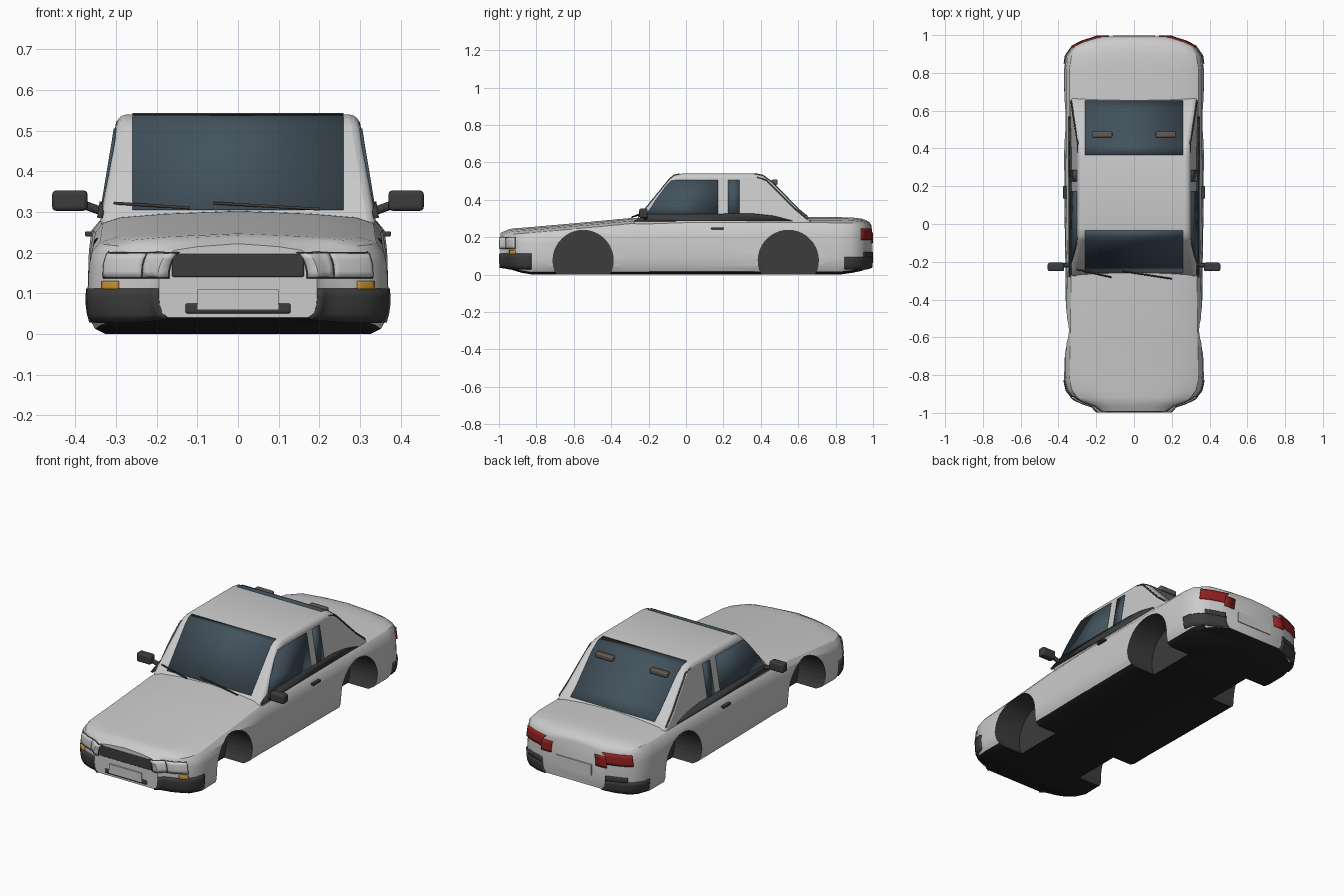
import bpy, bmesh, math
from mathutils import Vector

if "Cube" in bpy.data.objects:
    bpy.data.objects.remove(bpy.data.objects["Cube"])


def material(name, rgb):
    m = bpy.data.materials.new(name)
    m.diffuse_color = (*rgb, 1)
    m.use_nodes = True
    m.node_tree.nodes["Principled BSDF"].inputs["Base Color"].default_value = m.diffuse_color
    return m


PAINT = material("paint", (0.6, 0.6, 0.6))
BLACK = material("underside", (0.015, 0.015, 0.015))
DARK = material("dark_trim", (0.045, 0.045, 0.045))
GLASS = material("glass", (0.055, 0.085, 0.11))
RED = material("red_lens", (0.3, 0.015, 0.015))
AMBER = material("amber_lens", (0.6, 0.3, 0.03))
BROWN = material("brown_trim", (0.12, 0.1, 0.085))


def mesh(name, verts, faces, mats=(), thick=0, bevel=0, smooth=True):
    me = bpy.data.meshes.new(name)
    me.from_pydata(verts, [], faces)
    bm = bmesh.new()
    bm.from_mesh(me)
    bmesh.ops.recalc_face_normals(bm, faces=bm.faces)
    bm.to_mesh(me)
    bm.free()
    ob = bpy.data.objects.new(name, me)
    bpy.context.collection.objects.link(ob)
    for m in mats:
        me.materials.append(m)
    if thick:
        s = ob.modifiers.new("thickness", 'SOLIDIFY')
        s.thickness, s.offset = thick, 0
    if bevel:
        b = ob.modifiers.new("bevel", 'BEVEL')
        b.width, b.segments, b.limit_method = bevel, 3, 'ANGLE'
        b.angle_limit, b.use_clamp_overlap = math.radians(50), False
    if smooth:
        bpy.ops.object.select_all(action='DESELECT')
        ob.select_set(True)
        bpy.context.view_layer.objects.active = ob
        bpy.ops.object.shade_smooth_by_angle(angle=math.radians(32))
    return ob


def box(name, lo, hi, mats=(), bevel=0):
    v = [(x, y, z) for x in (lo[0], hi[0]) for y in (lo[1], hi[1]) for z in (lo[2], hi[2])]
    f = [(0, 1, 3, 2), (4, 6, 7, 5), (0, 4, 5, 1), (2, 3, 7, 6), (0, 2, 6, 4), (1, 5, 7, 3)]
    return mesh(name, v, f, mats, bevel=bevel)


def tube(name, pts, r, mat):
    cu = bpy.data.curves.new(name, 'CURVE')
    cu.dimensions, cu.bevel_depth, cu.bevel_resolution, cu.use_fill_caps = '3D', r, 1, True
    sp = cu.splines.new('POLY')
    sp.points.add(len(pts) - 1)
    for p, c in zip(sp.points, pts):
        p.co = (*c, 1)
    cu.materials.append(mat)
    ob = bpy.data.objects.new(name, cu)
    bpy.context.collection.objects.link(ob)


# lower body: stations of y, half width, top z, bottom z
ST = [(-.992, .195, .222, .04), (-.965, .222, .235, .035), (-.945, .28, .243, .03),
      (-.92, .325, .247, .022), (-.88, .356, .25, .01), (-.82, .37, .255, 0),
      (-.6, .366, .274, 0), (-.3, .362, .302, 0), (0, .367, .308, 0), (.5, .371, .308, 0),
      (.82, .37, .307, 0), (.89, .36, .305, .01), (.94, .325, .299, .02),
      (.965, .275, .29, .03), (.982, .22, .28, .035), (.992, .195, .262, .04)]


def section(w, t, b):
    h = t - b
    return [(0, t), (.5 * w, t - .007), (.8 * w, t - .016), (.92 * w, t - .03), (.97 * w, t - .053),
            (.99 * w, b + .66 * h), (w, b + .3 * h), (.985 * w, b + .14 * h),
            (.95 * w, b + .05 * h), (.88 * w, b), (0, b)]


verts, faces = [], []
for y, w, t, b in ST:
    half = section(w, t, b)
    ring = half + [(-x, z) for x, z in half[-2:0:-1]]
    verts += [(x, y, z) for x, z in ring]
n = 20
for i in range(len(ST) - 1):
    for j in range(n):
        k = (j + 1) % n
        faces.append((i * n + j, i * n + k, (i + 1) * n + k, (i + 1) * n + j))
faces += [tuple(range(n)), tuple(range((len(ST) - 1) * n, len(ST) * n))]
body = mesh("body", verts, faces, (PAINT, BLACK, DARK))
for p in body.data.polygons:
    if p.normal.z < -.6:
        p.material_index = 1

# wheel arches cut into the sides
for y in (-.55, .547):
    for s in (-1, 1):
        v, k = [], 40
        for x in (.2 * s, .5 * s):
            v += [(x, y + .161 * math.cos(a * math.tau / k), .076 + .161 * math.sin(a * math.tau / k))
                  for a in range(k)]
        f = [(a, (a + 1) % k, k + (a + 1) % k, k + a) for a in range(k)]
        cut = mesh("arch_cutter", v, f + [tuple(range(k)), tuple(range(k, 2 * k))],
                   (PAINT, BLACK, DARK), smooth=False)
        cut.hide_render = True
        for p in cut.data.polygons:
            p.material_index = 2
        m = body.modifiers.new("arch", 'BOOLEAN')
        m.operation, m.object, m.solver = 'DIFFERENCE', cut, 'EXACT'
        bpy.context.view_layer.objects.active = body
        # keep the arch cut ahead of the smoothing modifier
        bpy.ops.object.modifier_move_to_index(modifier=m.name, index=0)
        bpy.ops.object.modifier_apply(modifier=m.name)
        bpy.data.objects.remove(cut)


# panels that hug the body surface; u = 0 centre line, 1 nose corner, 2+ following stations
def surface(u, z, rear):
    st = ST[::-1] if rear else ST
    i = max(0, min(int(u) - 1, len(st) - 2))
    f = max(0, u - 1 - i)
    y, w, t, b = [p + (q - p) * f for p, q in zip(st[i], st[i + 1])]
    sec = section(w, t, b)
    z2, x = max(z, b + .001), w
    for (xa, za), (xb, zb) in zip(sec, sec[1:]):
        if za >= z2 >= zb and za > zb:
            x = xa + (xb - xa) * (za - z2) / (za - zb)
            break
    return x * min(u, 1), y, z2


def panel(name, u0, u1, z0, z1, mats=(), rear=False, thick=.014):
    us = sorted({u0, u1} | {k / 2 for k in range(20) if u0 < k / 2 < u1})
    for s in (-1, 1):
        v = []
        for u in us:
            for k in range(5):
                x, y, z = surface(u, z0 + (z1 - z0) * k / 4, rear)
                v.append((s * x, y, z))
        f = [(a * 5 + k, a * 5 + k + 1, a * 5 + k + 6, a * 5 + k + 5)
             for a in range(len(us) - 1) for k in range(4)]
        mesh(name, v, f, mats, thick=thick)


panel("front_bumper_corner", 1, 5.9, .03, .112, (DARK,))
panel("headlight_frame", .87, 4.2, .136, .201, (DARK,), thick=.008)
panel("headlight_inner", .89, 2.2, .14, .197)
panel("headlight_outer", 2.27, 4.15, .14, .197)
panel("indicator", 3.3, 4.2, .11, .13, (AMBER,), thick=.018)
panel("rear_bumper_corner", 1, 5.6, .03, .095, (DARK,), True)
panel("rear_bumper_end", 1, 3.6, .095, .12, (DARK,), True)
panel("tail_light_outer", 1.3, 4.1, .185, .245, (RED,), True)
panel("tail_light_inner", .72, 1.3, .165, .225, (RED,), True)

# nose and tail details
box("grille", (-.162, -.997, .14), (.162, -.98, .197), (DARK,), .004)
box("lower_intake", (-.13, -.996, .05), (.13, -.98, .076), (DARK,), .006)
box("front_plate", (-.1, -.999, .06), (.1, -.98, .11))
box("rear_plate", (-.11, .98, .1), (.11, .997, .16))


# cabin: side profile with tapered sides
def cw(z):
    return .337 - (z - .29) * .165


PROFILE = [(-.29, .26), (-.255, .305), (-.088, .51), (-.063, .531), (-.02, .54), (.36, .54),
           (.41, .53), (.46, .495), (.6, .35), (.655, .305), (.68, .26)]
m = len(PROFILE)
cv = [(s * cw(z), y, z) for s in (-1, 1) for y, z in PROFILE]
cf = [(i, (i + 1) % m, m + (i + 1) % m, m + i) for i in range(m)]
mesh("cabin", cv, cf + [tuple(range(m)), tuple(range(m, 2 * m))], (PAINT,), bevel=.022)


def strip(name, path, hw, mat):
    v = [(x, y, z) for y, z in path for x in (-hw, hw)]
    mesh(name, v, [(2 * i, 2 * i + 1, 2 * i + 3, 2 * i + 2) for i in range(len(path) - 1)],
         (mat,), thick=.008)


strip("windscreen", [(-.255, .305), (-.088, .51), (-.063, .531), (-.035, .5365)], .26, GLASS)
strip("rear_window", [(.365, .539), (.41, .53), (.46, .495), (.6, .35), (.65, .309)], .26, GLASS)


def side(name, outline, mat, out=.0, thick=.008):
    for s in (-1, 1):
        mesh(name, [(s * (cw(z) + out), y, z) for y, z in outline],
             [tuple(range(len(outline)))], (mat,), thick=thick)


# side glass, sill trim and rear pillar seal
side("front_side_window", [(-.215, .315), (-.17, .39), (-.11, .47), (-.075, .505),
                           (.172, .505), (.172, .315)], GLASS)
side("rear_side_window", [(.225, .315), (.225, .505), (.286, .505), (.286, .315)], GLASS)
side("window_sill_trim", [(-.28, .285), (-.21, .322), (.36, .325), (.47, .313), (.57, .287)],
     DARK, .002, .014)
for s in (-1, 1):
    tube("pillar_seal", [(s * (cw(z) - .004), y, z) for y, z in
                         [(.38, .52), (.43, .505), (.58, .355), (.65, .297)]], .005, DARK)
    # door mirrors
    a, b = sorted((s * .37, s * .457))
    box("mirror", (a, -.25, .303), (b, -.205, .353), (DARK,), .01)
    tube("mirror_arm", [(s * .325, -.215, .298), (s * .385, -.22, .32)], .012, DARK)
    # door handles
    a, b = sorted((s * .355, s * .376))
    box("door_handle", (a, .135, .24), (b, .2, .252), (DARK,), .003)
    # lamps on the rear window
    a, b = sorted((s * .115, s * .222))
    box("rear_window_lamp", (a, .458, .48), (b, .49, .508), (BROWN,), .008)

# wipers
tube("wiper_left", [(-.305, -.24, .322), (-.12, -.282, .31)], .004, DARK)
tube("wiper_right", [(-.06, -.25, .322), (.2, -.29, .307)], .004, DARK)
